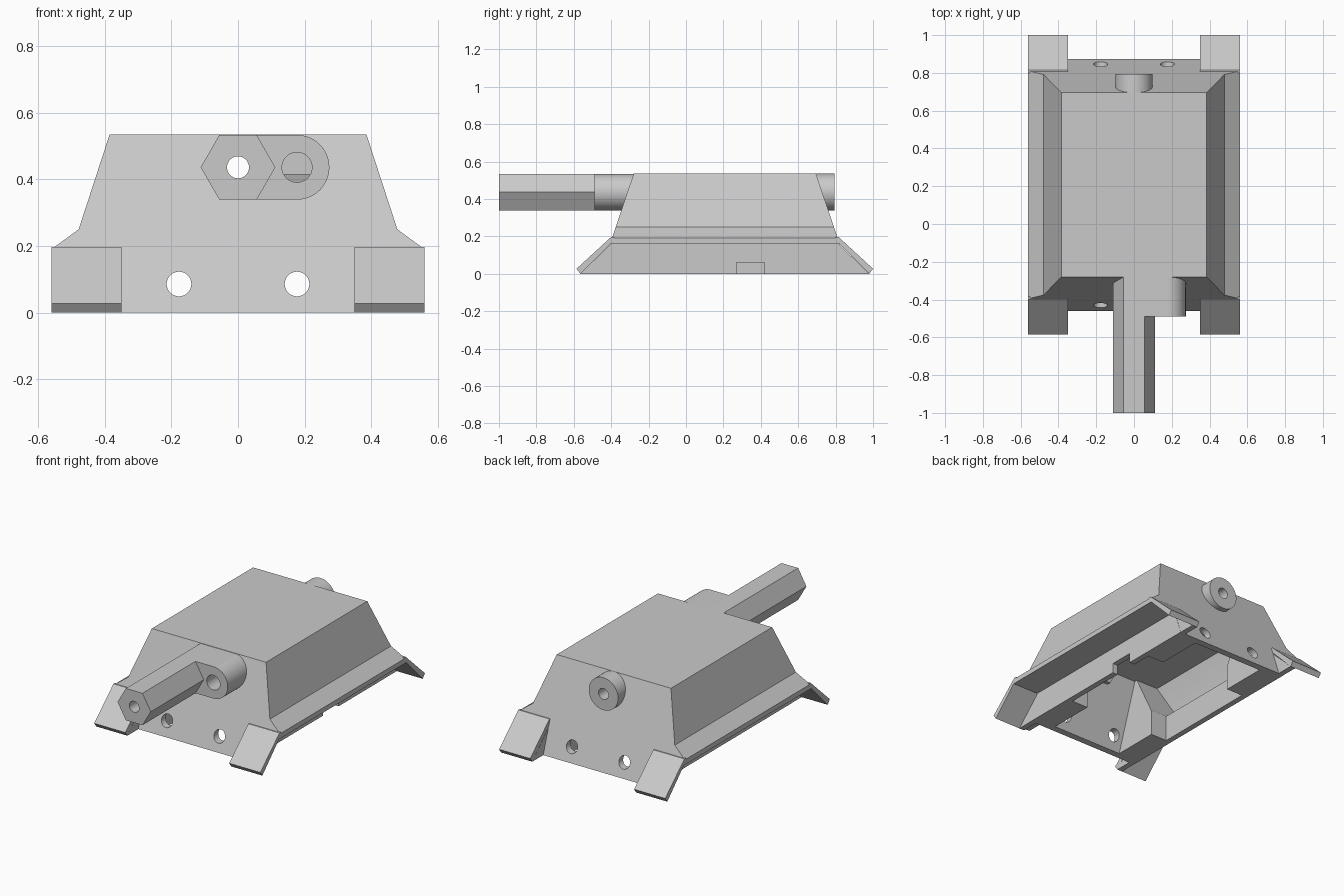
import bpy
import bmesh
import math

cube = bpy.data.objects.get("Cube")
if cube:
    bpy.data.objects.remove(cube)

grey = bpy.data.materials.new("plain_grey")
grey.use_nodes = True
COLOUR = (0.59, 0.59, 0.59, 1)
grey.diffuse_color = COLOUR
grey.node_tree.nodes["Principled BSDF"].inputs["Base Color"].default_value = COLOUR

TOP = 0.535
MID_Y = 0.2075        # mirror plane between the front and back ends
BORE_Z = 0.436
CEILING = 0.415


def loft(name, front, back):
    """Solid between two matching rings of points."""
    bm = bmesh.new()
    a = [bm.verts.new(p) for p in front]
    b = [bm.verts.new(p) for p in back]
    bm.faces.new(a)
    bm.faces.new(b[::-1])
    for i in range(len(a)):
        j = (i + 1) % len(a)
        bm.faces.new((a[j], a[i], b[i], b[j]))
    bmesh.ops.recalc_face_normals(bm, faces=bm.faces)
    mesh = bpy.data.meshes.new(name)
    bm.to_mesh(mesh)
    bm.free()
    mesh.materials.append(grey)
    obj = bpy.data.objects.new(name, mesh)
    bpy.context.collection.objects.link(obj)
    return obj


def along_y(name, profile, y0, y1):
    return loft(name, [(x, y0, z) for x, z in profile], [(x, y1, z) for x, z in profile])


def along_x(name, profile, x0, x1):
    return loft(name, [(x0, y, z) for y, z in profile], [(x1, y, z) for y, z in profile])


def sloped(name, half, top_y, lean):
    """Symmetric section whose front and back ends lean with height."""
    ring = half + [(-x, z) for x, z in reversed(half)]
    front = [(x, top_y - lean * (TOP - z), z) for x, z in ring]
    return loft(name, front, [(x, 2 * MID_Y - y, z) for x, y, z in front])


def disc(x, z, r, n=48, start=0.0, sweep=math.tau):
    return [(x + r * math.cos(start + sweep * i / n),
             z + r * math.sin(start + sweep * i / n)) for i in range(n)]


def cut(obj, cutters):
    bpy.context.view_layer.objects.active = obj
    for c in cutters:
        mod = obj.modifiers.new("cut", 'BOOLEAN')
        mod.operation = 'DIFFERENCE'
        mod.solver = 'EXACT'
        mod.object = c
        bpy.ops.object.modifier_apply(modifier=mod.name)


def smooth(obj):
    bpy.ops.object.select_all(action='DESELECT')
    obj.select_set(True)
    bpy.context.view_layer.objects.active = obj
    bpy.ops.object.shade_smooth_by_angle(angle=math.radians(25))


# Cutters for the bores and screw holes
bore = along_y("bore_cutter", disc(0, BORE_Z, 0.033), -1.2, 1.2)
side_bore = along_y("side_bore_cutter", disc(0.177, BORE_Z, 0.045), -0.7, -0.12)
screw_holes = [along_y("screw_hole_cutter", disc(s * 0.177, 0.086, 0.037), -1.2, 1.2)
               for s in (-1, 1)]

# Cutters for the inside: end pockets, wide upper room, lower opening
pockets = sloped("pocket_cutter", [(0.24, CEILING), (0.24, -0.1)], -0.238, 0.336)
upper_room = sloped("upper_room_cutter", [(0.39, CEILING), (0.44, 0.25), (0.44, 0.2), (0.35, 0.16)],
                    -0.32, -0.5)
lower_room = along_y("lower_room_cutter", [(-0.35, -0.1), (0.35, -0.1), (0.35, 0.17), (-0.35, 0.17)],
                     -0.13, 2 * MID_Y + 0.13)
notch = along_x("notch_cutter", [(0.27, -0.1), (0.42, -0.1), (0.42, 0.06), (0.27, 0.06)], 0.2, 0.5)

# Hollow housing with side ledges
housing = sloped("housing", [(0.385, TOP), (0.478, 0.25), (0.56, 0.19),
                             (0.56, 0.16), (0.385, 0.16), (0.385, 0)], -0.28, 0.336)
cut(housing, [pockets, upper_room, lower_room, bore, side_bore, notch] + screw_holes)

# Hexagonal rod
rod = along_y("hex_rod", disc(0, BORE_Z, 0.112, 6), -1.0, -0.28)
cut(rod, [bore])

# Rounded lug beside the rod
lug_profile = [(0, BORE_Z - 0.097)] + disc(0.177, BORE_Z, 0.097, 32, -math.pi / 2, math.pi)
lug_profile += [(0.177, BORE_Z + 0.097), (0, BORE_Z + 0.097)]
lug = along_y("side_lug", lug_profile, -0.49, -0.28)
cut(lug, [bore, side_bore])

# Round boss at the back
boss = along_y("back_boss", disc(0, BORE_Z, 0.099), 0.695, 0.795)
cut(boss, [bore])

# Four sloping feet with gussets
foot_profile = [(-0.385, 0.197), (-0.40, 0.197), (-0.585, 0.027), (-0.565, 0),
                (-0.405, 0.16), (-0.385, 0.16)]
gusset_profile = [(-0.395, 0.165), (-0.565, 0), (-0.42, 0)]
for end in ("front", "back"):
    for side, s in (("left", 1), ("right", -1)):
        for part, profile, outer in (("foot", foot_profile, 0.56), ("gusset", gusset_profile, 0.384)):
            pts = profile if end == "front" else [(2 * MID_Y - y, z) for y, z in profile]
            along_x(f"{end}_{side}_{part}", pts, s * 0.35, s * outer)

for obj in (housing, rod, lug, boss):
    smooth(obj)

for helper in [bore, side_bore, pockets, upper_room, lower_room, notch] + screw_holes:
    bpy.data.objects.remove(helper)
